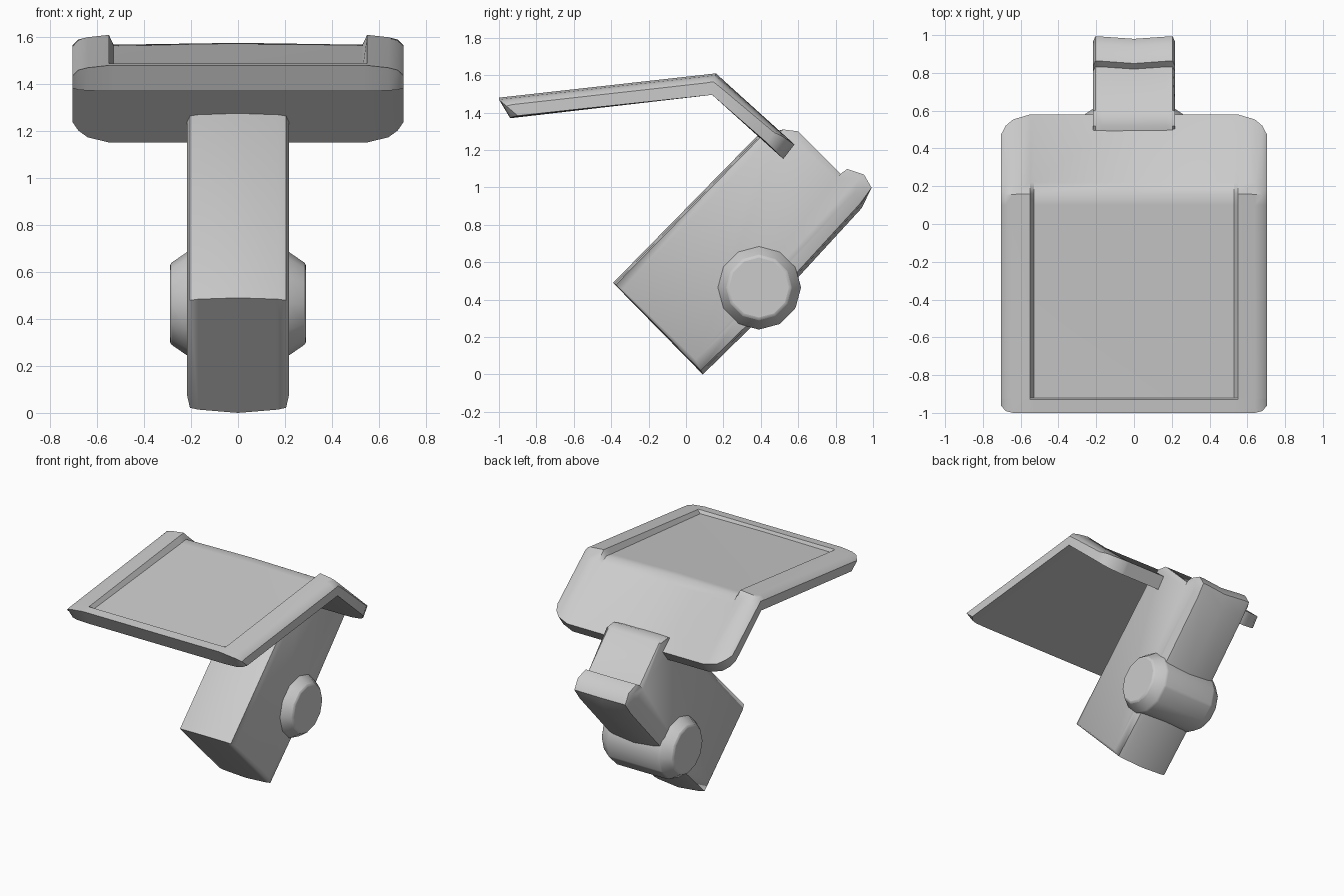
import bpy, bmesh, math

cube = bpy.data.objects.get("Cube")
if cube:
    bpy.data.objects.remove(cube, do_unlink=True)

grey = bpy.data.materials.new("plain grey")
grey.use_nodes = True
colour = (0.6, 0.6, 0.6, 1)
grey.diffuse_color = colour
grey.node_tree.nodes["Principled BSDF"].inputs["Base Color"].default_value = colour


def loft(name, half, angle, bevel=0.0):
    """Join (x, side profile) sections, given from the centre outwards, mirrored in x."""
    sections = [(-x, p) for x, p in reversed(half) if x > 0] + half
    bm = bmesh.new()
    rings = [[bm.verts.new((x, y, z)) for y, z in p] for x, p in sections]
    n = len(rings[0])
    for a, b in zip(rings, rings[1:]):
        for i in range(n):
            j = (i + 1) % n
            bm.faces.new((a[i], a[j], b[j], b[i]))
    bm.faces.new(rings[0])
    bm.faces.new(rings[-1])
    bmesh.ops.recalc_face_normals(bm, faces=bm.faces)
    mesh = bpy.data.meshes.new(name)
    bm.to_mesh(mesh)
    bm.free()
    obj = bpy.data.objects.new(name, mesh)
    bpy.context.collection.objects.link(obj)
    mesh.materials.append(grey)
    if bevel:
        mod = obj.modifiers.new("soft edges", "BEVEL")
        mod.width, mod.segments, mod.limit_method = bevel, 2, "ANGLE"
    bpy.ops.object.select_all(action="DESELECT")
    obj.select_set(True)
    bpy.context.view_layer.objects.active = obj
    bpy.ops.object.shade_smooth_by_angle(angle=math.radians(angle))
    return obj


# Bent top plate: raised side rims around a shallow recessed panel
def plate(dip=0.0, edge=0.0, short=0.0, front=0.0):
    s = short * 0.72
    return [(-0.94 + front, 1.37 + edge * 0.3), (-1 + front, 1.48 - edge),
            (-0.93, 1.488 - edge), (-0.92, 1.489 - edge - dip * 0.6),
            (0.10, 1.603 - edge - dip), (0.16 - edge * 0.3, 1.61 - edge - dip),
            (0.22 - edge * 0.5, 1.555 - edge * 0.7 - dip * 0.5),
            (0.58 - s - edge * 0.5, 1.23 + s - edge * 0.5),
            (0.52 - s, 1.152 + s), (0.14, 1.495)]


loft("top_plate", [(0, plate(0.034)), (0.53, plate(0.042)), (0.55, plate()),
                   (0.64, plate(0, 0.01, 0.03)), (0.68, plate(0, 0.02, 0.07, 0.01)),
                   (0.705, plate(0, 0.045, 0.12, 0.04))], 40)

# Tilted body with a lip at its rear end
body = [(-0.39, 0.49), (0.09, 0.0), (0.33, 0.235), (0.60, 0.52), (0.94, 0.89),
        (0.98, 0.99), (0.94, 1.06), (0.85, 1.09), (0.82, 1.06),
        (0.60, 1.30), (0.52, 1.31), (0.38, 1.275)]


def body_side(front, rear, lip):
    result = []
    for i, (y, z) in enumerate(body):
        if i in (0, 11):
            y, z = y + front, z - front * 0.7
        elif i < 5:
            y, z = y - rear * 0.5, z + rear
        elif i < 9:
            y, z = y + lip, z + lip * 0.7
        result.append((y, z))
    return result


loft("body", [(0, body), (0.17, body_side(0.008, 0.014, 0.012)),
              (0.205, body_side(0.015, 0.022, 0.012)),
              (0.218, body_side(0.05, 0.08, -0.015))], 50)


# Pivot drum crossing the body, with tapered ends
def circle(radius, sides=12):
    turn = [2 * math.pi * i / sides for i in range(sides)]
    return [(0.39 + radius * math.cos(a), 0.465 + radius * math.sin(a)) for a in turn]


loft("pivot_drum", [(0, circle(0.225)), (0.21, circle(0.225)), (0.29, circle(0.17))], 50, 0.01)
